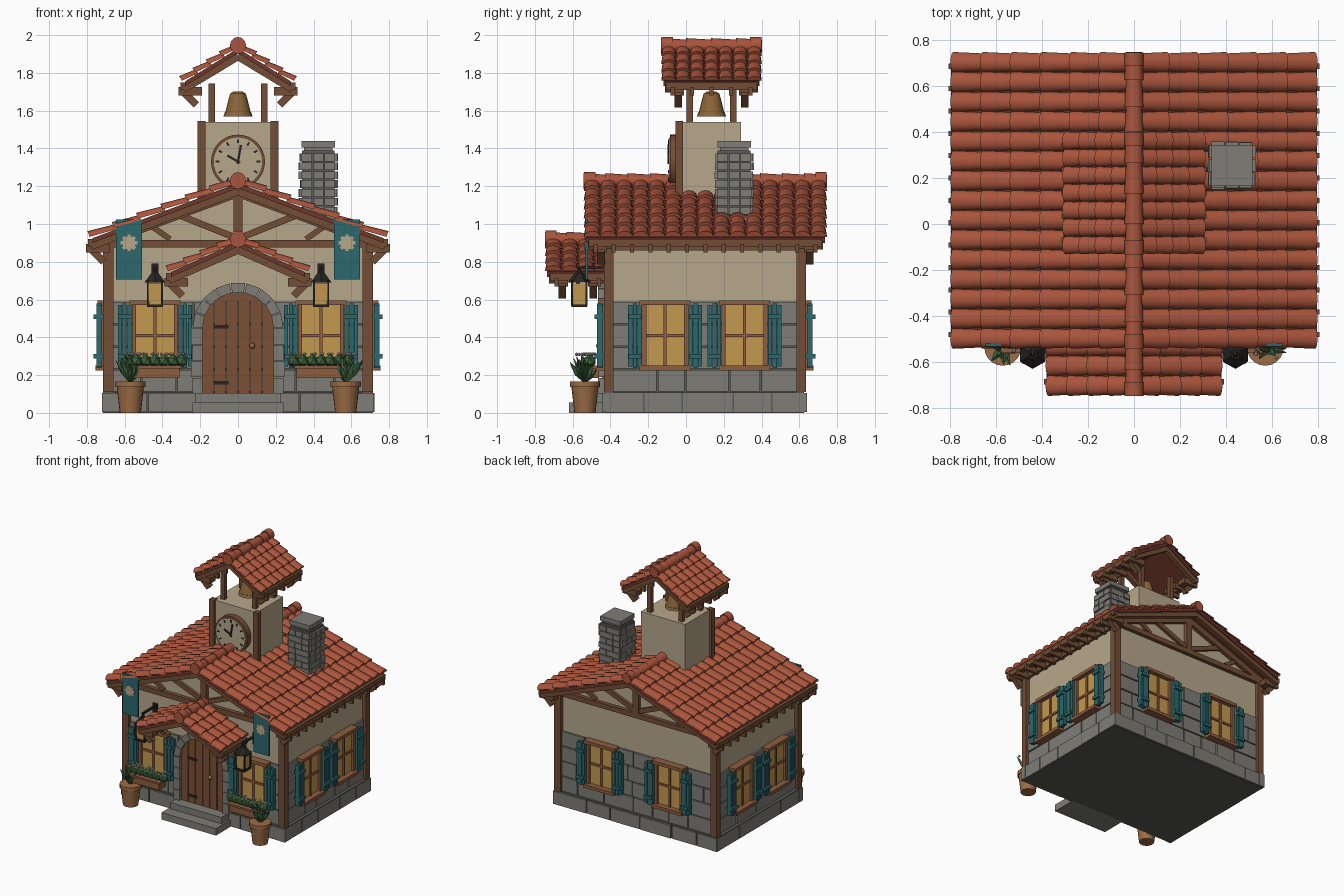
import bpy, bmesh, random
from math import pi, cos, sin, sqrt, atan2, radians
from mathutils import Matrix, Vector

if "Cube" in bpy.data.objects:
    bpy.data.objects.remove(bpy.data.objects["Cube"])

random.seed(4)
COL = dict(tile=(.40, .09, .045), deck=(.16, .04, .025), wood=(.17, .075, .035), door=(.2, .08, .035),
           plaster=(.47, .39, .26), stone=(.21, .205, .18), mortar=(.10, .10, .09), teal=(.025, .14, .15),
           glass=(.55, .32, .08), iron=(.02, .018, .016), bronze=(.26, .13, .04), pot=(.33, .15, .06),
           leaf=(.05, .13, .05), petal=(.6, .58, .5), trim=(.27, .11, .05))
MATS, PARTS = {}, {}
I = Matrix()
T = Matrix.Translation


def R(deg, axis):
    return Matrix.Rotation(radians(deg), 4, axis)


def part(name, mat):
    return PARTS.setdefault(name, (bmesh.new(), mat))[0]


def box(p, x0, x1, y0, y1, z0, z1, M=I):
    c = T(((x0 + x1) / 2, (y0 + y1) / 2, (z0 + z1) / 2))
    bmesh.ops.create_cube(p, size=1, matrix=M @ c @ Matrix.Diagonal((x1 - x0, y1 - y0, z1 - z0, 1)))


def beam(p, a, b, y0, y1, w):
    """Straight timber in the xz plane from a to b."""
    dx, dz = b[0] - a[0], b[1] - a[1]
    L = sqrt(dx * dx + dz * dz)
    box(p, 0, L, y0, y1, -w / 2, w / 2, T((a[0], 0, a[1])) @ Matrix.Rotation(-atan2(dz, dx), 4, 'Y'))


def cone(p, c, r1, r2, h, n=12, M=I):
    bmesh.ops.create_cone(p, cap_ends=True, segments=n, radius1=r1, radius2=r2, depth=h, matrix=T(c) @ M)


def prism(p, pts, y0, y1):
    a = [p.verts.new((x, y0, z)) for x, z in pts]
    b = [p.verts.new((x, y1, z)) for x, z in pts]
    p.faces.new(a)
    p.faces.new(b[::-1])
    for i in range(len(a)):
        p.faces.new((a[i - 1], a[i], b[i], b[i - 1]))


def roof(name, xe, ya, yb, zr, ze, cols, rows):
    """Gable roof: deck, barrel tiles, ridge caps, bargeboards, eave boards and rafter tails."""
    tiles, deck, wood = part(name + "_tiles", 'tile'), part(name + "_deck", 'deck'), part(name + "_timber", 'wood')
    L, dy = sqrt(xe**2 + (zr - ze)**2), (yb - ya) / cols
    for s in (-1, 1):
        prism(deck, [(0, zr), (s * xe, ze), (s * xe, ze - .025), (0, zr - .025)], ya + .01, yb - .01)
        d = Vector((s * xe, 0, ze - zr)) / L
        n = Vector((s * (zr - ze), 0, xe)) / L
        for i in range(rows):
            for j in range(cols):
                o = Vector((0, ya + (j + .5) * dy, zr))
                rings = []
                for t, h, r in ((i * L / rows, 0, dy * .44), ((i + 1) * L / rows + .012, .012, dy * .52)):
                    rings.append([tiles.verts.new(o + d * t + n * (h + .72 * r * sin(pi * k / 6))
                                                  + Vector((0, r * cos(pi * k / 6), 0))) for k in range(7)])
                for k in range(6):
                    tiles.faces.new((rings[0][k], rings[0][k + 1], rings[1][k + 1], rings[1][k]))
                tiles.faces.new(rings[1])
        for y0, y1 in ((ya + .02, ya + .055), (yb - .055, yb - .02)):
            beam(wood, (0, zr - .04), (s * (xe + .01), ze - .04), y0, y1, .045)
        for y in (ya + .09, yb - .09):
            beam(wood, (s * (xe + .005), ze - .055), (s * (xe - .09), ze - .055), y - .03, y + .03, .04)
            beam(wood, (s * (xe - .06), ze - .125), (s * (xe + .005), ze - .06), y - .02, y + .02, .04)
        x0, x1 = sorted((s * (xe - .015), s * (xe + .025)))
        box(wood, x0, x1, ya + .025, yb - .025, ze - .045, ze - .005)
        m = max(3, round((yb - ya) / .1))
        for j in range(m):
            y = ya + .06 + j * (yb - ya - .12) / (m - 1)
            x0, x1 = sorted((s * (xe - .09), s * (xe + .035)))
            box(wood, x0, x1, y - .011, y + .011, ze - .075, ze - .03)
    m = max(2, round((yb - ya) / .12))
    for j in range(m):
        q = (yb - ya) / m
        cone(tiles, (0, ya + (j + .5) * q, zr + .012), .042, .034, q * 1.04, 12, R(-90, 'X'))
    for y in (ya + .03, yb - .03):
        cone(tiles, (0, y, zr + .018), .042, .042, .06, 12, R(90, 'X'))


roof("main_roof", .77, -.54, .745, 1.215, .925, 15, 6)
roof("tower_roof", .28, -.13, .40, 1.93, 1.755, 7, 4)
roof("porch_roof", .355, -.745, -.40, .905, .745, 4, 4)

# wall cores: foundation, stone storey, plaster with gables
box(part("foundation", 'mortar'), -.715, .715, -.425, .625, 0, .11)
box(part("lower_wall", 'mortar'), -.68, .68, -.40, .60, .11, .59)
prism(part("plaster_wall", 'plaster'), [(-.685, .59), (.685, .59), (.685, .92), (0, 1.18), (-.685, .92)], -.405, .605)
SIDES = [(.68, T((0, -.40, 0))), (.50, T((.68, .1, 0)) @ R(90, 'Z')),
         (.68, T((0, .60, 0)) @ R(180, 'Z')), (.50, T((-.68, .1, 0)) @ R(-90, 'Z'))]


def courses(p, half, M, z0, z1, n, wmin, wmax, out):
    h = (z1 - z0) / n
    for i in range(n):
        x = -half
        while x < half - .001:
            w = random.uniform(wmin, wmax)
            if half - x - w < wmin * .6:
                w = half - x
            box(p, x + .004, x + w - .004, -out - random.uniform(0, .006), .01,
                z0 + i * h + .004, z0 + (i + 1) * h - .004, M)
            x += w


def window(x, M, za=.25, zb=.57):
    """Wall-local window: outward is -y."""
    W, g, S = part("window_frames", 'trim'), part("window_glass", 'glass'), part("shutters", 'teal')
    box(g, x - .105, x + .105, -.03, .01, za, zb, M)
    for s in (-1, 1):
        a, b = sorted((x + s * .10, x + s * .122))
        box(W, a, b, -.05, 0, za - .01, zb + .01, M)
        for k in range(3):
            c = x + s * (.135 + k * .025)
            box(S, c - .011, c + .011, -.07, -.04, za - .005 - .008 * (k == 1), zb + .008 * (k == 1), M)
        a, b = sorted((x + s * .125, x + s * .195))
        for z in (za + .05, zb - .06):
            box(S, a, b, -.085, -.03, z - .012, z + .012, M)
    box(W, x - .135, x + .135, -.065, 0, zb, zb + .025, M)
    box(W, x - .135, x + .135, -.075, 0, za - .025, za, M)
    box(W, x - .008, x + .008, -.04, 0, za, zb, M)
    box(W, x - .1, x + .1, -.04, 0, (za + zb) / 2 - .008, (za + zb) / 2 + .008, M)


for (half, M), wx in zip(SIDES, (.44, .21, .30, .21)):
    courses(part("wall_stones", 'stone'), half, M, .11, .59, 4, .14, .26, .012)
    courses(part("foundation_stones", 'stone'), half + .045, M, 0, .11, 1, .2, .3, .036)
    for s in (-1, 1):
        window(s * wx, M)

# corner posts and gable timbers, front and back
F = part("timber_frame", 'wood')
for y0, y1 in ((-.435, -.385), (.585, .635)):
    box(F, -.74, .74, y0, y1, .875, .915)
    box(F, -.025, .025, y0, y1, .9, 1.18)
    for s in (-1, 1):
        a, b = sorted((s * .66, s * .715))
        box(F, a, b, y0, y1, .11, .90)
        beam(F, (0, 1.165), (s * .74, .89), y0, y1, .045)
        beam(F, (s * .02, .93), (s * .32, 1.05), y0 + .008, y1 - .008, .035)
        beam(F, (s * .36, .92), (s * .46, .99), y0 + .008, y1 - .008, .03)
for s in (-1, 1):
    a, b = sorted((s * .67, s * .705))
    box(F, a, b, -.41, .61, .86, .90)

# arched door with plank leaf, stone surround and steps
D, A = part("door_planks", 'door'), part("door_surround", 'stone')
for k in range(6):
    xs = [-.19 + .38 * (k + t) / 6 for t in (.04, .35, .65, .96)]
    prism(D, [(xs[0], .10), (xs[3], .10)] + [(x, .45 + sqrt(.19**2 - x * x)) for x in xs[::-1]], -.445, -.40)
for k in range(9):
    a0, a1 = pi * k / 9 + .012, pi * (k + 1) / 9 - .012
    prism(A, [(r * cos(a), .45 + r * sin(a)) for r, a in ((.188, a0), (.24, a0), (.24, a1), (.188, a1))], -.465, -.40)
for s in (-1, 1):
    for k in range(4):
        a, b = sorted((s * .188, s * (.24 + .008 * (k % 2))))
        box(A, a, b, -.465, -.40, .102 + k * .087, .185 + k * .087)
H = part("door_hardware", 'iron')
for z in (.16, .455):
    box(H, -.13, -.05, -.452, -.44, z - .009, z + .009)
bmesh.ops.create_uvsphere(part("door_knob", 'bronze'), u_segments=10, v_segments=6, radius=.016, matrix=T((.075, -.46, .355)))
box(part("steps", 'stone'), -.24, .24, -.62, -.42, 0, .055)
box(part("steps", 'stone'), -.225, .225, -.53, -.42, .055, .105)

# clock tower
box(part("tower_body", 'plaster'), -.195, .195, -.04, .29, 1.0, 1.54)
for s in (-1, 1):
    a, b = sorted((s * .172, s * .215))
    box(part("tower_posts", 'wood'), a, b, -.055, -.015, 1.1, 1.545)
    for y in (.02, .25):
        box(part("belfry_posts", 'wood'), s * .138 - .017, s * .138 + .017, y - .017, y + .017, 1.53, 1.745)
C = T((0, 0, 1.33))
cone(part("clock_rim", 'wood'), (0, -.06, 1.33), .143, .143, .05, 32, R(90, 'X'))
cone(part("clock_face", 'plaster'), (0, -.066, 1.33), .128, .128, .05, 32, R(90, 'X'))
for k in range(12):
    box(part("clock_marks", 'iron'), -.005, .005, -.095, -.088, .098, .118, C @ R(30 * k, 'Y'))
for ang, l in ((-60, .065), (10, .09)):
    box(part("clock_hands", 'iron'), -.006, .006, -.097, -.088, -.012, l, C @ R(ang, 'Y'))

# bell
B = part("bell", 'bronze')
for z, r1, r2, h in ((1.58, .077, .07, .02), (1.64, .068, .042, .10), (1.695, .042, .025, .012)):
    cone(B, (0, .135, z), r1, r2, h, 16)

# chimney
K = part("chimney", 'stone')
box(part("chimney_core", 'mortar'), .338, .512, .168, .342, .98, 1.39)
for i in range(8):
    z = 1.0 + i * .047
    for q in range(4):
        M = T((.425, .255, 0)) @ R(90 * q, 'Z')
        for k in (-1, 0, 1):
            o = .094 + random.uniform(0, .011)
            box(K, k * .06 - .028, k * .06 + .028, -o, -.08, z + .003, z + .044, M)
box(K, .35, .50, .18, .33, 1.37, 1.41)
box(K, .336, .514, .166, .344, 1.405, 1.44)


def plant(p, c, n, length, spread):
    for k in range(n):
        M = T(c) @ R(360 * k / n + random.uniform(-15, 15), 'Z') @ R(random.uniform(5, spread), 'Y')
        l = length * random.uniform(.7, 1)
        bmesh.ops.create_cone(p, segments=4, radius1=.004, radius2=.016, depth=l / 2, matrix=M @ T((0, 0, l / 4)))
        bmesh.ops.create_cone(p, segments=4, radius1=.016, radius2=0, depth=l / 2, matrix=M @ T((0, 0, l * .75)))


# mirrored front dressing: planters, pots, lanterns, banners
for s in (-1, 1):
    x = s * .44
    box(part("planters", 'trim'), x - .13, x + .13, -.55, -.46, .185, .245)
    box(part("planters", 'trim'), x - .14, x + .14, -.56, -.45, .235, .25)
    for k in range(7):
        px = x - .145 + k * .048
        bmesh.ops.create_icosphere(part("planter_plants", 'leaf'), subdivisions=1, radius=.036, matrix=T((px, -.51, .275)))
        for q in range(3):
            c = (px + random.uniform(-.02, .02), -.51 + random.uniform(-.03, .03), .312)
            bmesh.ops.create_icosphere(part("blossoms", 'petal'), subdivisions=1, radius=.009, matrix=T(c))
    px = s * .57
    P = part("pots", 'pot')
    cone(P, (px, -.535, .07), .056, .072, .14, 20)
    cone(P, (px, -.535, .152), .08, .08, .03, 20)
    plant(part("pot_plants", 'leaf'), (px, -.535, .16), 20, .16, 42)
    for k in range(5):
        c = (px + random.uniform(-.05, .05), -.535 + random.uniform(-.05, .05), .31)
        bmesh.ops.create_icosphere(part("blossoms", 'petal'), subdivisions=1, radius=.01, matrix=T(c))
    L = part("lantern_frames", 'iron')
    cone(part("lantern_glass", 'glass'), (x, -.565, .63), .045, .052, .11, 4, R(45, 'Z'))
    for a in (-1, 1):
        for b in (-1, 1):
            box(L, x + a * .038 - .005, x + a * .038 + .005, -.565 + b * .038 - .005, -.565 + b * .038 + .005, .565, .70)
    box(L, x - .042, x + .042, -.607, -.523, .56, .575)
    cone(L, (x, -.565, .715), .064, .022, .05, 6)
    cone(L, (x, -.565, .755), .014, .006, .04, 6)
    box(L, x - .008, x + .008, -.57, -.40, .762, .776)
    box(L, x - .018, x + .018, -.42, -.40, .70, .79)
    bx = s * .577
    box(part("banners", 'teal'), bx - .068, bx + .068, -.532, -.518, .705, 1.025)
    cone(part("banner_emblems", 'plaster'), (bx, -.532, .90), .035, .035, .012, 16, R(90, 'X'))
    for k in range(8):
        box(part("banner_emblems", 'plaster'), -.009, .009, -.537, -.53, .03, .044, T((bx, 0, .90)) @ R(45 * k, 'Y'))

# turn every part into an object
SMOOTH = {"main_roof_tiles", "tower_roof_tiles", "porch_roof_tiles", "pots", "bell", "door_knob", "clock_rim"}
for name, (bm, mat) in PARTS.items():
    bmesh.ops.recalc_face_normals(bm, faces=bm.faces)
    me = bpy.data.meshes.new(name)
    bm.to_mesh(me)
    bm.free()
    if mat not in MATS:
        MATS[mat] = bpy.data.materials.new(mat)
        MATS[mat].diffuse_color = (*COL[mat], 1)
    me.materials.append(MATS[mat])
    ob = bpy.data.objects.new(name, me)
    bpy.context.collection.objects.link(ob)
    if name in SMOOTH:
        bpy.ops.object.select_all(action='DESELECT')
        ob.select_set(True)
        bpy.context.view_layer.objects.active = ob
        bpy.ops.object.shade_smooth_by_angle(angle=radians(40))

for m in bpy.data.materials:
    if m.users and not m.is_grease_pencil:
        m.use_nodes = True
        m.node_tree.nodes["Principled BSDF"].inputs["Base Color"].default_value = m.diffuse_color
